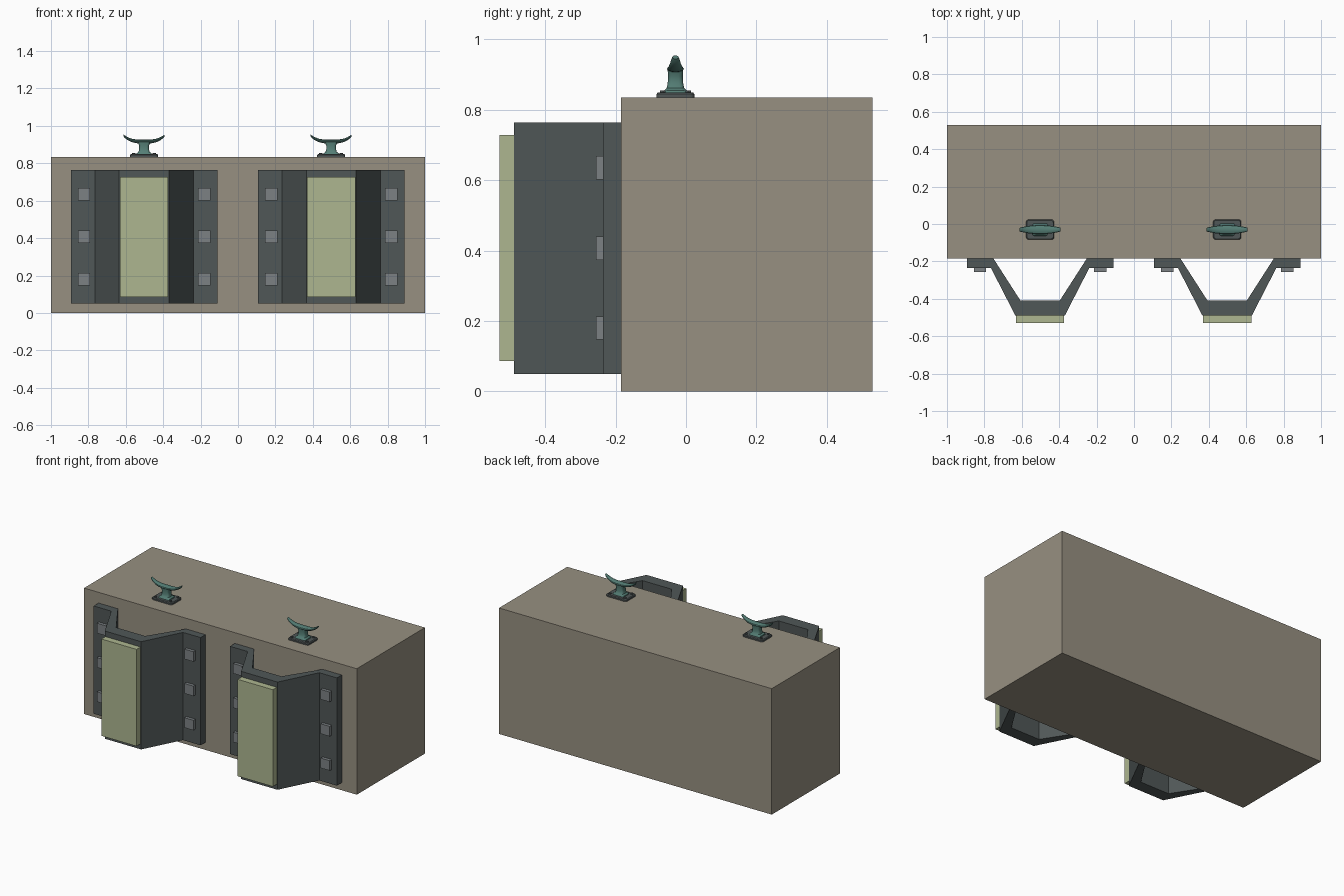
import bpy, bmesh, math

if "Cube" in bpy.data.objects:
    bpy.data.objects.remove(bpy.data.objects["Cube"])

def material(name, rgb):
    m = bpy.data.materials.new(name)
    m.diffuse_color = (*rgb, 1)
    m.use_nodes = True
    m.node_tree.nodes["Principled BSDF"].inputs["Base Color"].default_value = m.diffuse_color
    return m

CONCRETE = material("concrete", (0.31, 0.28, 0.22))
STEEL = material("dark_steel", (0.08, 0.095, 0.095))
BOLT = material("bolt_metal", (0.20, 0.22, 0.23))
PAD = material("pad_green", (0.42, 0.47, 0.28))
TEAL = material("cleat_teal", (0.09, 0.21, 0.18))

def finish(bm, name, mat, smooth=False):
    bmesh.ops.recalc_face_normals(bm, faces=bm.faces)
    me = bpy.data.meshes.new(name)
    bm.to_mesh(me)
    bm.free()
    ob = bpy.data.objects.new(name, me)
    bpy.context.collection.objects.link(ob)
    me.materials.append(mat)
    if smooth:
        bpy.ops.object.select_all(action='DESELECT')
        ob.select_set(True)
        bpy.context.view_layer.objects.active = ob
        bpy.ops.object.shade_smooth_by_angle(angle=math.radians(35))
    return ob

def loft(rings, name, mat, smooth=False):
    """Skin a list of equally sized closed rings and cap both ends."""
    bm = bmesh.new()
    vs = [[bm.verts.new(p) for p in ring] for ring in rings]
    n = len(vs[0])
    for a, b in zip(vs, vs[1:]):
        for i in range(n):
            bm.faces.new((a[i], a[(i + 1) % n], b[(i + 1) % n], b[i]))
    bm.faces.new(vs[0])
    bm.faces.new(vs[-1])
    return finish(bm, name, mat, smooth)

def prism(outline, z0, z1, name, mat):
    return loft([[(x, y, z) for x, y in outline] for z in (z0, z1)], name, mat)

def box(x0, x1, y0, y1, z0, z1, name, mat):
    return prism([(x0, y0), (x1, y0), (x1, y1), (x0, y1)], z0, z1, name, mat)

def rounded(hx, hy, r, seg=3):
    """Rounded rectangle outline."""
    pts = []
    for k, (sx, sy) in enumerate([(1, 1), (-1, 1), (-1, -1), (1, -1)]):
        for i in range(seg + 1):
            a = math.pi / 2 * (k + i / seg)
            pts.append((sx * (hx - r) + r * math.cos(a), sy * (hy - r) + r * math.sin(a)))
    return pts

# Quay block
box(-1, 1, -0.184, 0.53, 0, 0.835, "quay_block", CONCRETE)

def fender(cx):
    # Hat-shaped bracket: right half of the outline, then mirrored
    half = [(0.133, -0.488), (0.263, -0.235), (0.392, -0.235), (0.392, -0.184),
            (0.250, -0.184), (0.106, -0.408)]
    outline = half + [(-x, y) for x, y in reversed(half)]
    prism([(cx + x, y) for x, y in outline], 0.05, 0.764, "fender_bracket", STEEL)
    # Rubbing pad
    box(cx - 0.129, cx + 0.129, -0.53, -0.488, 0.086, 0.728, "fender_pad", PAD)
    # Square bolt heads
    for s in (-1, 1):
        for z in (0.18, 0.407, 0.635):
            x = cx + s * 0.321
            box(x - 0.033, x + 0.033, -0.256, -0.234, z - 0.033, z + 0.033, "fender_bolt", BOLT)

def cleat(cx, cy=-0.03):
    # Base plate with chamfered rim
    rings = [(0.075, 0.054, 0.835), (0.075, 0.054, 0.844), (0.071, 0.050, 0.849)]
    loft([[(cx + x, cy + y, z) for x, y in rounded(hx, hy, 0.014)] for hx, hy, z in rings],
         "cleat_base", STEEL, True)
    # Base bolts
    for sx in (-1, 1):
        for sy in (-1, 1):
            hexagon = [(cx + sx * 0.055 + 0.009 * math.cos(i * math.pi / 3),
                        cy + sy * 0.036 + 0.009 * math.sin(i * math.pi / 3)) for i in range(6)]
            prism(hexagon, 0.847, 0.855, "cleat_bolt", STEEL)
    # Flared stem
    rings = [(0.042, 0.034, 0.847), (0.040, 0.032, 0.854), (0.030, 0.025, 0.861),
             (0.026, 0.022, 0.875), (0.026, 0.021, 0.895), (0.034, 0.022, 0.912)]
    loft([[(cx + x, cy + y, z) for x, y in rounded(hx, hy, 0.012)] for hx, hy, z in rings],
         "cleat_stem", TEAL, True)
    # Upswept horns: x, half width, half height, centre height
    half = [(0.020, 0.024, 0.011, 0.916), (0.045, 0.022, 0.010, 0.918),
            (0.068, 0.019, 0.009, 0.923), (0.088, 0.015, 0.008, 0.932),
            (0.103, 0.012, 0.007, 0.942), (0.110, 0.009, 0.005, 0.949)]
    path = [(-x, w, h, z) for x, w, h, z in reversed(half)] + half
    loft([[(cx + x, cy + w * math.cos(t * math.pi / 6), z + h * math.sin(t * math.pi / 6))
           for t in range(12)] for x, w, h, z in path], "cleat_horns", TEAL, True)

# Two bays along the quay
for cx in (-0.502, 0.498):
    fender(cx)
    cleat(cx)
